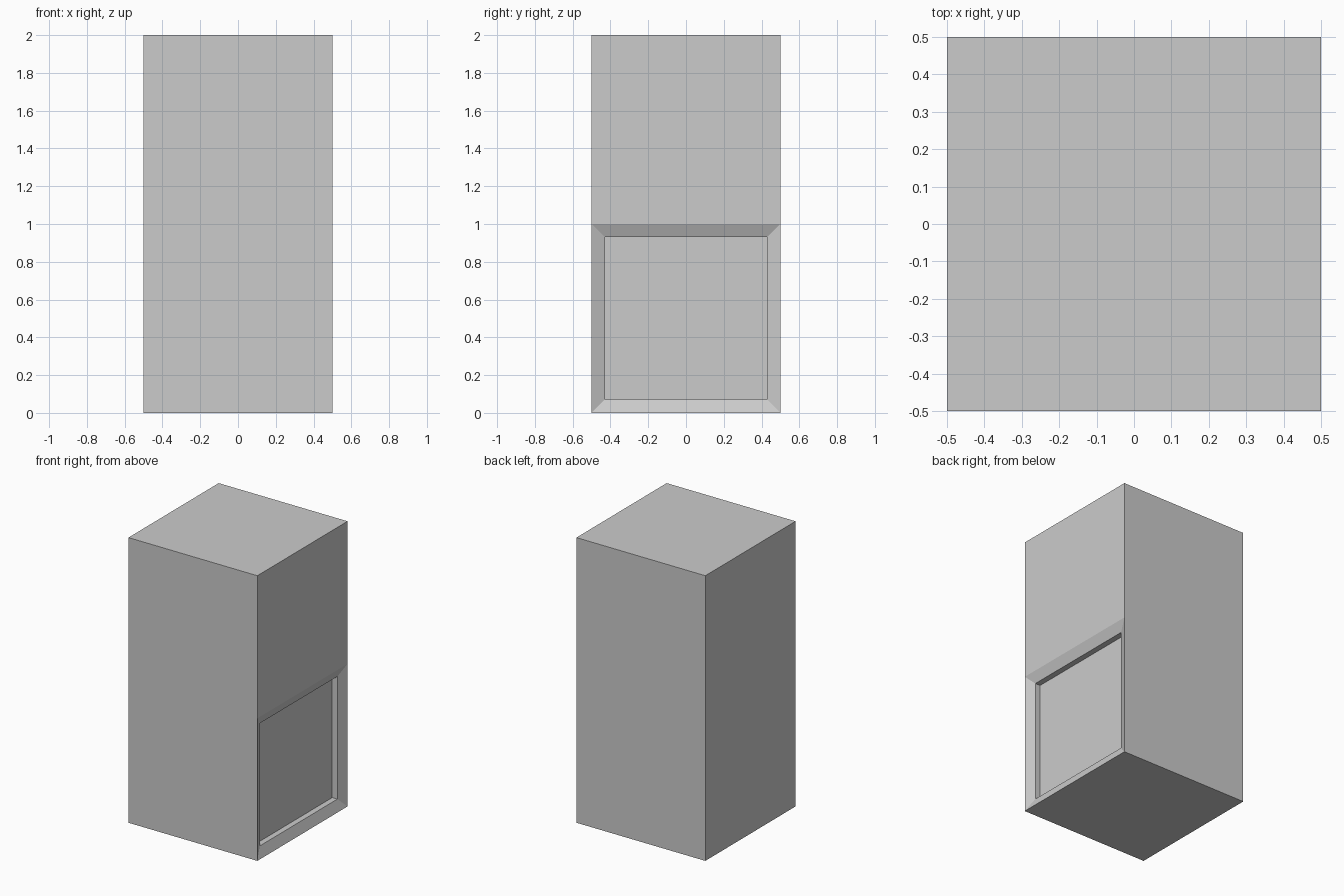
import bpy, bmesh
from mathutils import Vector

if "Cube" in bpy.data.objects:
    bpy.data.objects.remove(bpy.data.objects["Cube"])

bm = bmesh.new()

# lower cube, then its top extruded to make the upper half
bmesh.ops.create_cube(bm, size=1)
bmesh.ops.translate(bm, verts=bm.verts, vec=(0, 0, 0.5))
top = max(bm.faces, key=lambda f: f.calc_center_median().z)
ext = bmesh.ops.extrude_face_region(bm, geom=[top])
verts = [g for g in ext["geom"] if isinstance(g, bmesh.types.BMVert)]
bmesh.ops.translate(bm, verts=verts, vec=(0, 0, 1))
if top.is_valid:
    bmesh.ops.delete(bm, geom=[top], context="FACES_ONLY")
bmesh.ops.recalc_face_normals(bm, faces=bm.faces)

# opening on the right: sloped frame, then a straight recess
panel = min(bm.faces, key=lambda f: (f.calc_center_median() - Vector((0.5, 0, 0.5))).length)
bmesh.ops.inset_region(bm, faces=[panel], thickness=0.07, depth=-0.03, use_even_offset=True)
ext = bmesh.ops.extrude_discrete_faces(bm, faces=[panel])
bmesh.ops.translate(bm, verts=ext["faces"][0].verts, vec=(-0.04, 0, 0))
bmesh.ops.recalc_face_normals(bm, faces=bm.faces)

mesh = bpy.data.meshes.new("recessed_block")
bm.to_mesh(mesh)
bm.free()
block = bpy.data.objects.new("recessed_block", mesh)
bpy.context.collection.objects.link(block)
